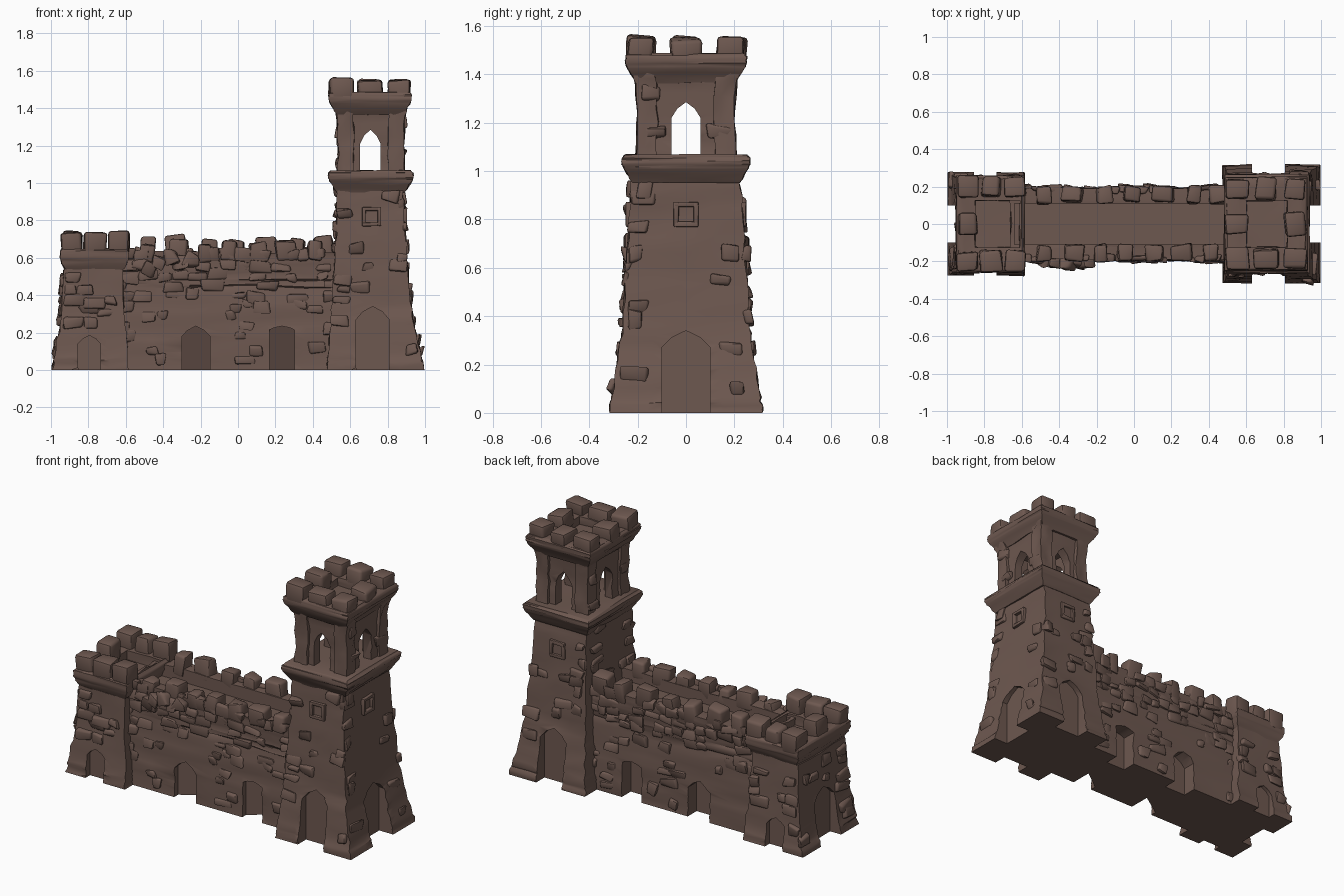
import bpy, bmesh, random
from mathutils import Matrix, Vector, Euler

random.seed(7)
if "Cube" in bpy.data.objects:
    bpy.data.objects.remove(bpy.data.objects["Cube"], do_unlink=True)

stone = bpy.data.materials.new("brown stone")
stone.use_nodes = True
COLOR = (0.155, 0.098, 0.08, 1)
stone.diffuse_color = COLOR
stone.node_tree.nodes["Principled BSDF"].inputs["Base Color"].default_value = COLOR
rnd = random.uniform


def smooth(ob, angle=0.75):
    bpy.ops.object.select_all(action='DESELECT')
    ob.select_set(True)
    bpy.context.view_layer.objects.active = ob
    bpy.ops.object.shade_smooth_by_angle(angle=angle)


def finish(bm, name):
    bmesh.ops.recalc_face_normals(bm, faces=bm.faces)
    me = bpy.data.meshes.new(name)
    bm.to_mesh(me)
    bm.free()
    ob = bpy.data.objects.new(name, me)
    bpy.context.collection.objects.link(ob)
    me.materials.append(stone)
    smooth(ob)
    return ob


def loft(bm, rings, cuts=0, jitter=0.0):
    """Stack of rectangles (x0, x1, y0, y1, z) joined into a closed solid."""
    loops = [[bm.verts.new(p) for p in ((a, c, z), (b, c, z), (b, d, z), (a, d, z))]
             for a, b, c, d, z in rings]
    faces = [bm.faces.new(loops[0][::-1]), bm.faces.new(loops[-1])]
    for lo, hi in zip(loops, loops[1:]):
        for i in range(4):
            j = (i + 1) % 4
            faces.append(bm.faces.new((lo[i], lo[j], hi[j], hi[i])))
    if cuts:
        edges = list({e for f in faces for e in f.edges})
        made = bmesh.ops.subdivide_edges(bm, edges=edges, cuts=cuts, use_grid_fill=True)
        for v in {g for g in made["geom"] if isinstance(g, bmesh.types.BMVert)}:
            if v.co.z > 0.01:
                v.co += Vector((rnd(-1, 1), rnd(-1, 1), rnd(-1, 1))) * jitter


def block(bm, centre, size, turn=0.06, bevel=0.01):
    """One worn stone with rounded edges."""
    rot = Euler([rnd(-turn, turn) for _ in range(3)]).to_matrix().to_4x4()
    mat = Matrix.Translation(centre) @ rot @ Matrix.Diagonal((*size, 1))
    made = bmesh.ops.create_cube(bm, size=1, matrix=mat)["verts"]
    edges = list({e for v in made for e in v.link_edges})
    for v in made:
        v.co += Vector((rnd(-1, 1), rnd(-1, 1), rnd(-1, 1))) * turn * 0.1
    bmesh.ops.bevel(bm, geom=edges, offset=min(bevel, min(size) * 0.35), segments=2,
                    affect='EDGES', profile=0.5)


def cut(ob, build):
    bm = bmesh.new()
    build(bm)
    tool = finish(bm, "cutter")
    tool.hide_render = True
    mod = ob.modifiers.new("cut", 'BOOLEAN')
    mod.operation, mod.solver, mod.object = 'DIFFERENCE', 'EXACT', tool
    bpy.ops.object.select_all(action='DESELECT')
    bpy.context.view_layer.objects.active = ob
    ob.select_set(True)
    bpy.ops.object.modifier_apply(modifier=mod.name)
    bpy.data.objects.remove(tool, do_unlink=True)
    smooth(ob)


def arch(axis, c, w, z0, spring, peak, a, b, skew=0):
    """Pointed arch prism along an axis from a to b; skew slants the inner end."""
    def build(bm):
        mid = (spring + peak * 1.4) / 2.4
        outline = [(-w, z0), (w, z0), (w, spring), (w * .6, mid), (0, peak), (-w * .6, mid), (-w, spring)]
        ends = []
        for t, s in ((a, 0), (b, skew)):
            ends.append([bm.verts.new((t, c + u, z) if axis == 'x' else (c + u, t + s * u / w, z))
                         for u, z in outline])
        bm.faces.new(ends[0])
        bm.faces.new(ends[1][::-1])
        for i in range(len(outline)):
            j = (i + 1) % len(outline)
            bm.faces.new((ends[0][i], ends[0][j], ends[1][j], ends[1][i]))
    return build


def sized(rings, inset=0):
    return [(a + inset, b - inset, -y + inset, y - inset, z) for a, b, y, z in rings]


def at(rings, z):
    for p, q in zip(rings, rings[1:]):
        if p[3] <= z <= q[3]:
            t = (z - p[3]) / (q[3] - p[3])
            return [p[i] + (q[i] - p[i]) * t for i in range(3)]
    return rings[-1][:3]


def pillars(bm, rings, w):
    for right in (0, 1):
        for back in (0, 1):
            loft(bm, [(*((b - w, b) if right else (a, a + w)), *((y - w, y) if back else (-y, -y + w)), z)
                      for a, b, y, z in rings], cuts=2, jitter=0.007)


def masonry(bm, rings, z0, z1, chance, clear, sides="xXyY"):
    """Scatter protruding stones in courses over the chosen sides."""
    z = z0
    while z < z1:
        a, b, y = at(rings, z)
        for s in sides:
            lo, hi = (-y, y) if s in "xX" else (a, b)
            u = lo + rnd(0, .03)
            while u < hi - 0.03:
                w = rnd(0.05, 0.12)
                c = u + w / 2
                u += w
                if random.random() > chance or c + w / 2 > hi + .01 or clear(s, c - (lo + hi) / 2, c, z):
                    continue
                d = rnd(0, .008)
                zc, tall, deep = z + rnd(-.012, .012), rnd(0.04, 0.07), 0.03
                if s in "xX":
                    block(bm, (a + d if s == "x" else b - d, c, zc), (deep, w, tall), 0.12)
                else:
                    block(bm, (c, -y + d if s == "y" else y - d, zc), (w, deep, tall), 0.12)
        z += 0.056


def merlons(name, a, b, y, z0, z1, w, skip=()):
    """Corner and middle merlons round a square parapet."""
    bm = bmesh.new()
    for i in range(3):
        for j in range(3):
            if (i, j) in ((1, 1), *skip):
                continue
            cx = a + w / 2 + (b - a - w) * i / 2
            cy = -y + w / 2 + (2 * y - w) * j / 2
            h = z1 - rnd(0, 0.016)
            block(bm, (cx, cy, (z0 - 0.03 + h) / 2), (w * rnd(.85, 1.05), w * rnd(.85, 1.05), h - z0 + 0.03), 0.08, 0.016)
    finish(bm, name)


def ledge(name, a, b, y, z0, z1, inner=()):
    """Flared ledge; inner rings sink its floor inside the rim."""
    h = z1 - z0
    bm = bmesh.new()
    loft(bm, sized([(a + .045, b - .045, y - .045, z0 - .04), (a + .008, b - .008, y - .008, z0 + h * .25),
                    (a, b, y, z0 + h * .5), (a, b, y, z1 - .014), (a + .014, b - .014, y - .014, z1), *inner]),
         cuts=2, jitter=0.004)
    finish(bm, name)


# Tall tower: one tapered shaft whose niches leave four corner feet
TOWER = [(.47, 1.0, .32, 0), (.475, .985, .312, .06), (.49, .95, .285, .22), (.5, .925, .265, .36),
         (.515, .905, .25, .6), (.525, .89, .235, .85), (.53, .885, .225, 1.0)]
bm = bmesh.new()
loft(bm, sized(TOWER, .004), cuts=3, jitter=0.007)
shaft = finish(bm, "tower_shaft")
for axis, c, w, a, b in (('y', .72, .088, -.4, -.235), ('y', .72, .088, .4, .235), ('x', 0, .1, 1.1, .9)):
    cut(shaft, arch(axis, c, w, -.05, .27, .34, a, b))
bm = bmesh.new()
masonry(bm, TOWER, .1, .95, .42,
        lambda s, u, c, z: (abs(u) < .16 and z < .39) or (abs(u) < .12 and .71 < z < .93)
        or (s == "X" and abs(u) < .14) or (s == "x" and z < .65))
finish(bm, "tower_stones")

# Square window frames on three tower sides
bm = bmesh.new()
a, b, y = at(TOWER, .82)
for e in (-1, 1):
    for n in (-1, 1):
        block(bm, (.715 + n * .041, e * (y - .006), .82), (.02, .035, .1), 0.02, .004)
        block(bm, (.715, e * (y - .006), .82 + n * .041), (.1, .035, .02), 0.02, .004)
    block(bm, (b - .006, e * .041, .82), (.035, .02, .1), 0.02, .004)
    block(bm, (b - .006, 0, .82 + e * .041), (.035, .1, .02), 0.02, .004)
finish(bm, "window_frames")

# Gallery ledge and open belfry storey
ledge("gallery_ledge", .483, .937, .265, .99, 1.067)
bm = bmesh.new()
BELFRY = [(.532, .89, .206, 1.05), (.535, .888, .2, 1.2), (.53, .892, .206, 1.36), (.515, .905, .222, 1.43)]
loft(bm, sized(BELFRY, .015), cuts=3, jitter=.005)
belfry = finish(bm, "belfry_walls")
cut(belfry, lambda m: loft(m, [(.6, .82, -.13, .13, 1.06), (.6, .82, -.13, .13, 1.33)]))
cut(belfry, arch('y', .708, .055, 1.06, 1.21, 1.285, -.4, .4))
cut(belfry, arch('x', 0, .06, 1.06, 1.22, 1.285, .3, 1.1))
bm = bmesh.new()
pillars(bm, BELFRY, .085)
masonry(bm, BELFRY, 1.1, 1.34, .22, lambda s, u, c, z: abs(u) < .13)
finish(bm, "belfry_pillars")
ledge("tower_parapet", .485, .927, .25, 1.405, 1.487, [(.6, .82, .125, 1.48), (.602, .818, .123, 1.432)])
merlons("tower_merlons", .49, .922, .246, 1.48, 1.562, .12)

# Low turret at the other end, its roof open toward the wall walk
TURRET = [(-1.0, -.58, .28, 0), (-.985, -.585, .272, .07), (-.955, -.6, .25, .24), (-.935, -.61, .235, .54)]
bm = bmesh.new()
loft(bm, sized(TURRET, .004), cuts=3, jitter=0.007)
turret = finish(bm, "turret_body")
cut(turret, arch('x', 0, .1, -.05, .25, .32, -1.2, -.92))
for e in (-1, 1):
    cut(turret, arch('y', -.795, .06, -.05, .14, .185, e * .4, e * .23))
bm = bmesh.new()
masonry(bm, TURRET, .09, .52, .42,
        lambda s, u, c, z: s == "X" or (abs(u) < .14 and z < (.37 if s == "x" else .22)))
finish(bm, "turret_stones")
ledge("turret_parapet", -.952, -.585, .258, .545, .65, [(-.85, -.61, .125, .64), (-.848, -.612, .123, .585)])
merlons("turret_merlons", -.945, -.58, .255, .64, .742, .115, [(2, 1)])

# Curtain wall with doorways and a sunken walkway
WALL = [(-.66, .56, .198, 0), (-.66, .56, .194, .2), (-.66, .56, .18, .44), (-.66, .56, .182, .5), (-.66, .56, .19, .63)]
bm = bmesh.new()
loft(bm, sized(WALL), cuts=5, jitter=0.008)
wall = finish(bm, "curtain_wall")
cut(wall, lambda m: loft(m, [(-.64, .54, -.11, .11, .555), (-.64, .54, -.11, .11, .8)]))
for e, skew in ((-1, .05), (1, 0)):
    cut(wall, arch('y', -.225, .075, -.05, .18, .235, e * .4, e * .11, skew))
    cut(wall, arch('y', .235, .067, -.05, .215, .235, e * .4, e * .11, skew))
bm = bmesh.new()
masonry(bm, WALL, .06, .5, .38,
        lambda s, u, c, z: z < .3 and (abs(c + .225) < .14 or abs(c - .235) < .135), "yY")
masonry(bm, WALL, .5, .62, .7, lambda s, u, c, z: False, "yY")
finish(bm, "wall_stones")

# Heavy loose stones jutting from the front of the wall beside the turret
bm = bmesh.new()
for i in range(6):
    block(bm, (-.53 + i * .055, -.2, rnd(.5, .6)), (rnd(.06, .1), .07, rnd(.05, .08)), .25, .014)
finish(bm, "jutting_stones")

# Wall merlons: regular at the back, worn down and uneven at the front
bm = bmesh.new()
for e, low, high in ((-1, .665, .705), (1, .695, .722)):
    x = -.52
    while x < .46:
        w = rnd(.07, .12)
        h = rnd(low, high)
        block(bm, (x + w / 2, e * .155, (.58 + h) / 2), (w, .088, h - .58), .1, .014)
        x += w + rnd(.04, .08)
finish(bm, "wall_merlons")
